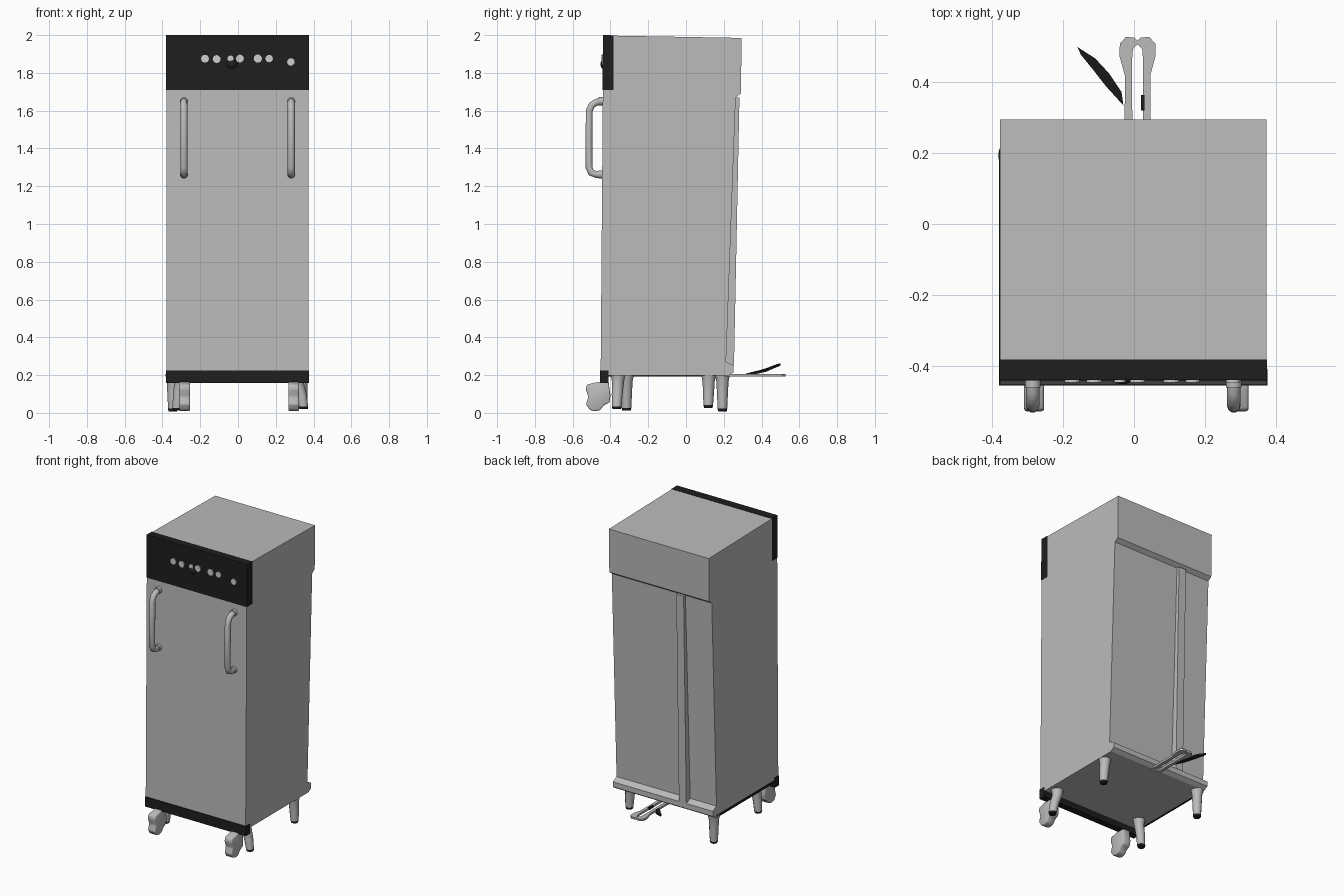
import bpy, bmesh, math
from mathutils import Vector

if "Cube" in bpy.data.objects:
    bpy.data.objects.remove(bpy.data.objects["Cube"])


def material(name, value):
    m = bpy.data.materials.new(name)
    m.diffuse_color = (value, value, value, 1)
    m.use_nodes = True
    m.node_tree.nodes["Principled BSDF"].inputs["Base Color"].default_value = m.diffuse_color
    return m


GREY = material("light grey", 0.5)
BLACK = material("black", 0.013)
PALE = material("pale grey", 0.62)


def finish(name, bm, mat, smooth=False):
    bmesh.ops.recalc_face_normals(bm, faces=bm.faces)
    me = bpy.data.meshes.new(name)
    bm.to_mesh(me)
    bm.free()
    ob = bpy.data.objects.new(name, me)
    bpy.context.collection.objects.link(ob)
    me.materials.append(mat)
    if smooth:
        bpy.ops.object.select_all(action='DESELECT')
        ob.select_set(True)
        bpy.context.view_layer.objects.active = ob
        bpy.ops.object.shade_smooth_by_angle(angle=math.radians(45))
    return ob


def extrude(name, points, offset, mat, smooth=False, bevel=0):
    """Prism: a closed 3D outline swept along an offset."""
    bm = bmesh.new()
    face = bm.faces.new([bm.verts.new(p) for p in points])
    new = bmesh.ops.extrude_face_region(bm, geom=[face])["geom"]
    bmesh.ops.translate(bm, vec=Vector(offset),
                        verts=[v for v in new if isinstance(v, bmesh.types.BMVert)])
    if bevel:
        bmesh.ops.bevel(bm, geom=bm.edges[:], offset=bevel, segments=2,
                        profile=0.5, affect='EDGES')
    return finish(name, bm, mat, smooth)


def side_profile(name, yz, x0, x1, mat, smooth=False, bevel=0):
    return extrude(name, [(x0, y, z) for y, z in yz], (x1 - x0, 0, 0), mat, smooth, bevel)


def box(name, x, y, z, mat):
    return side_profile(name, [(y[0], z[0]), (y[1], z[0]), (y[1], z[1]), (y[0], z[1])],
                        x[0], x[1], mat)


def loft(name, rings, mat, sides=12):
    """Round bar through rings of (x, y, z, radius), stacked upwards."""
    bm = bmesh.new()
    loops = []
    for x, y, z, r in rings:
        loops.append([bm.verts.new((x + r * math.cos(a), y + r * math.sin(a), z))
                      for a in (2 * math.pi * i / sides for i in range(sides))])
    for lo, hi in zip(loops, loops[1:]):
        for i in range(sides):
            j = (i + 1) % sides
            bm.faces.new((lo[i], lo[j], hi[j], hi[i]))
    bm.faces.new(loops[0])
    bm.faces.new(loops[-1])
    return finish(name, bm, mat, True)


def tube(name, points, radius, mat):
    """Bent bar along a polyline, turned into a mesh."""
    cu = bpy.data.curves.new(name, 'CURVE')
    cu.dimensions = '3D'
    cu.bevel_depth = radius
    cu.bevel_resolution = 3
    cu.use_fill_caps = True
    sp = cu.splines.new('POLY')
    sp.points.add(len(points) - 1)
    for p, co in zip(sp.points, points):
        p.co = (*co, 1)
    cu.materials.append(mat)
    ob = bpy.data.objects.new(name, cu)
    bpy.context.collection.objects.link(ob)
    bpy.ops.object.select_all(action='DESELECT')
    ob.select_set(True)
    bpy.context.view_layer.objects.active = ob
    bpy.ops.object.convert(target='MESH')
    bpy.ops.object.shade_smooth_by_angle(angle=math.radians(45))


# Cabinet with overhanging head, sloping back and bottom ledge
side_profile("cabinet", [
    (-0.452, 0.197), (0.225, 0.197), (0.252, 0.215), (0.252, 0.25), (0.212, 0.27),
    (0.263, 1.67), (0.29, 1.69), (0.295, 1.985), (-0.438, 1.998)], -0.378, 0.374, GREY)

# Black control panel, kick strip and left sill
side_profile("control_panel", [(-0.442, 1.71), (-0.383, 1.71), (-0.383, 1.999),
                               (-0.44, 2.0)], -0.38, 0.376, BLACK)
box("kick_strip", (-0.381, 0.377), (-0.456, -0.41), (0.158, 0.225), BLACK)
box("left_sill", (-0.381, -0.373), (-0.41, 0.21), (0.192, 0.208), BLACK)

# Tapered conduit running up the back
side_profile("back_conduit", [(0.19, 0.25), (0.254, 0.25), (0.283, 1.67), (0.24, 1.67)],
             -0.18, -0.125, GREY)

# Indicator buttons on the control panel
for i, (x, z, r) in enumerate([(-0.175, 1.875, 0.021), (-0.113, 1.873, 0.021),
                               (-0.04, 1.876, 0.016), (0.01, 1.876, 0.021),
                               (0.105, 1.876, 0.022), (0.165, 1.876, 0.02),
                               (0.28, 1.858, 0.02)]):
    ring = [(x + r * math.cos(a), -0.447, z + r * math.sin(a))
            for a in (2 * math.pi * k / 12 for k in range(12))]
    extrude(f"button_{i + 1}", ring, (0, 0.008, 0), PALE)

# Small dark knob under the buttons
bm = bmesh.new()
bmesh.ops.create_uvsphere(bm, u_segments=12, v_segments=8, radius=0.028)
bmesh.ops.scale(bm, vec=(1, 0.4, 0.8), verts=bm.verts)
bmesh.ops.translate(bm, vec=(-0.033, -0.441, 1.846), verts=bm.verts)
finish("knob", bm, BLACK, True)

# Door handles: bent bars with round mounts
for label, x in (("left", -0.286), ("right", 0.282)):
    tube(f"{label}_handle", [
        (x, -0.435, 1.65), (x, -0.475, 1.645), (x, -0.498, 1.63), (x, -0.512, 1.60),
        (x, -0.514, 1.45), (x, -0.514, 1.30), (x, -0.502, 1.272), (x, -0.475, 1.262),
        (x, -0.435, 1.262)], 0.019, GREY)
    for z in (1.262, 1.65):
        ring = [(x + 0.022 * math.cos(a), -0.462, z + 0.022 * math.sin(a))
                for a in (2 * math.pi * k / 12 for k in range(12))]
        extrude(f"{label}_handle_mount", ring, (0, 0.03, 0), GREY, True)

# Four tapered legs with black feet: top centre, foot centre, foot height
for label, top, foot, z in [
        ("front_left", (-0.305, -0.315), (-0.322, -0.315), 0.012),
        ("front_right", (0.315, -0.36), (0.347, -0.367), 0.02),
        ("back_left", (-0.345, 0.193), (-0.345, 0.193), 0.008),
        ("back_right", (0.335, 0.12), (0.343, 0.118), 0.027)]:
    mid = [0.4 * a + 0.6 * b for a, b in zip(top, foot)]
    loft(f"{label}_leg", [(*foot, z + 0.012, 0.025), (*mid, 0.1, 0.029),
                          (*top, 0.165, 0.032), (*top, 0.205, 0.04)], GREY)
    loft(f"{label}_foot", [(*foot, z, 0.022), (*foot, z + 0.014, 0.026)], BLACK)

# Front casters: forked bracket flowing into a rounded wheel
CASTER = [(-0.41, 0.165), (-0.46, 0.165), (-0.525, 0.15), (-0.53, 0.125), (-0.517, 0.085),
          (-0.529, 0.045), (-0.51, 0.016), (-0.485, 0.008), (-0.455, 0.014),
          (-0.435, 0.04), (-0.405, 0.055), (-0.40, 0.09)]
for label, x in (("left", -0.282), ("right", 0.295)):
    side_profile(f"{label}_caster", CASTER, x - 0.028, x + 0.028, GREY, True, 0.007)

# Flat looped cord at the back: two prongs that swell and meet
for label, s in (("left", -1), ("right", 1)):
    outline = [(0.014, 0.2), (0.037, 0.2), (0.036, 0.36), (0.036, 0.42), (0.051, 0.475),
               (0.05, 0.51), (0.033, 0.528), (0.01, 0.527), (0.0, 0.518),
               (0.0, 0.508), (0.013, 0.495), (0.016, 0.46)]
    extrude(f"{label}_cord_prong", [(0.01 + s * x, y, 0.193) for x, y in outline],
            (0, 0, 0.014), GREY)

# Black curved lever beside the cord, and a small dark clip
edge = [(-0.03, 0.335, 0.2), (-0.035, 0.372, 0.206), (-0.07, 0.425, 0.218),
        (-0.11, 0.468, 0.237), (-0.16, 0.5, 0.25), (-0.15, 0.478, 0.244),
        (-0.115, 0.435, 0.227), (-0.08, 0.39, 0.213)]
extrude("lever", edge, (0, 0, 0.013), BLACK)
box("cord_clip", (0.02, 0.03), (0.32, 0.365), (0.195, 0.212), BLACK)
